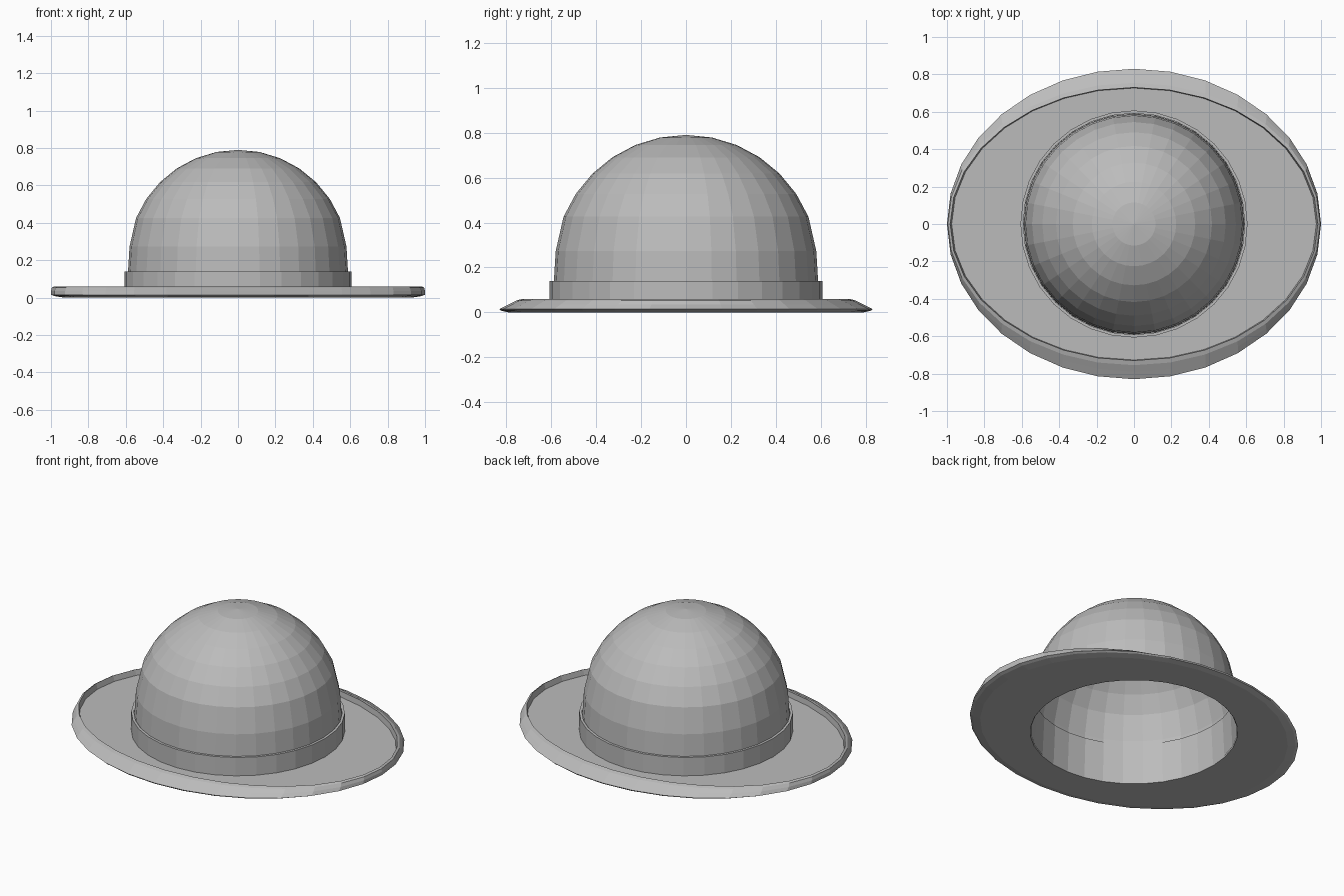
import bpy, bmesh
from math import sin, cos, pi

cube = bpy.data.objects.get("Cube")
if cube:
    bpy.data.objects.remove(cube, do_unlink=True)

SIDES = 32
felt = bpy.data.materials.new("grey felt")
felt.use_nodes = True
felt.diffuse_color = (0.5, 0.5, 0.5, 1)
felt.node_tree.nodes["Principled BSDF"].inputs["Base Color"].default_value = (0.5, 0.5, 0.5, 1)


def loft(name, rings, tip=None, closed=False):
    """Join elliptical rings (x radius, y radius, z) into a faceted shell."""
    bm = bmesh.new()
    loops = [[bm.verts.new((rx * cos(2 * pi * i / SIDES), ry * sin(2 * pi * i / SIDES), z))
              for i in range(SIDES)] for rx, ry, z in rings]
    pairs = list(zip(loops, loops[1:]))
    if closed:
        pairs.append((loops[-1], loops[0]))
    for a, b in pairs:
        for i in range(SIDES):
            j = (i + 1) % SIDES
            bm.faces.new((a[i], a[j], b[j], b[i]))
    if tip is not None:
        top = bm.verts.new((0, 0, tip))
        for i in range(SIDES):
            bm.faces.new((loops[-1][i], loops[-1][(i + 1) % SIDES], top))
    bmesh.ops.recalc_face_normals(bm, faces=bm.faces)
    mesh = bpy.data.meshes.new(name)
    bm.to_mesh(mesh)
    bm.free()
    mesh.materials.append(felt)
    obj = bpy.data.objects.new(name, mesh)
    bpy.context.collection.objects.link(obj)
    return obj


# Domed crown with a nearly straight lower wall
R = 0.59
dome = [(R * sin(k * pi / 16), R * sin(k * pi / 16), 0.2 + R * cos(k * pi / 16))
        for k in range(6, 0, -1)]
loft("crown", [(R, R, 0.01), (0.588, 0.588, 0.14), (0.58, 0.58, 0.273)] + dome, tip=0.79)

# Lining inside the opening
loft("inner_lining", [(0.586, 0.586, 0.005), (0.574, 0.574, 0.25)])

# Ribbon around the base of the crown
loft("hat_band", [(0.592, 0.592, 0.02), (0.607, 0.607, 0.02),
                  (0.607, 0.607, 0.14), (0.592, 0.592, 0.14)], closed=True)

# Oval brim: flat underside, sloping outer lip, crest and sunken floor
loft("brim", [(R, R, 0), (0.93, 0.79, 0), (0.98, 0.825, 0.008), (1.0, 0.83, 0.015),
              (1.0, 0.79, 0.035), (0.995, 0.755, 0.053), (0.983, 0.73, 0.06),
              (0.975, 0.727, 0.025), (R, R, 0.025)], closed=True)
